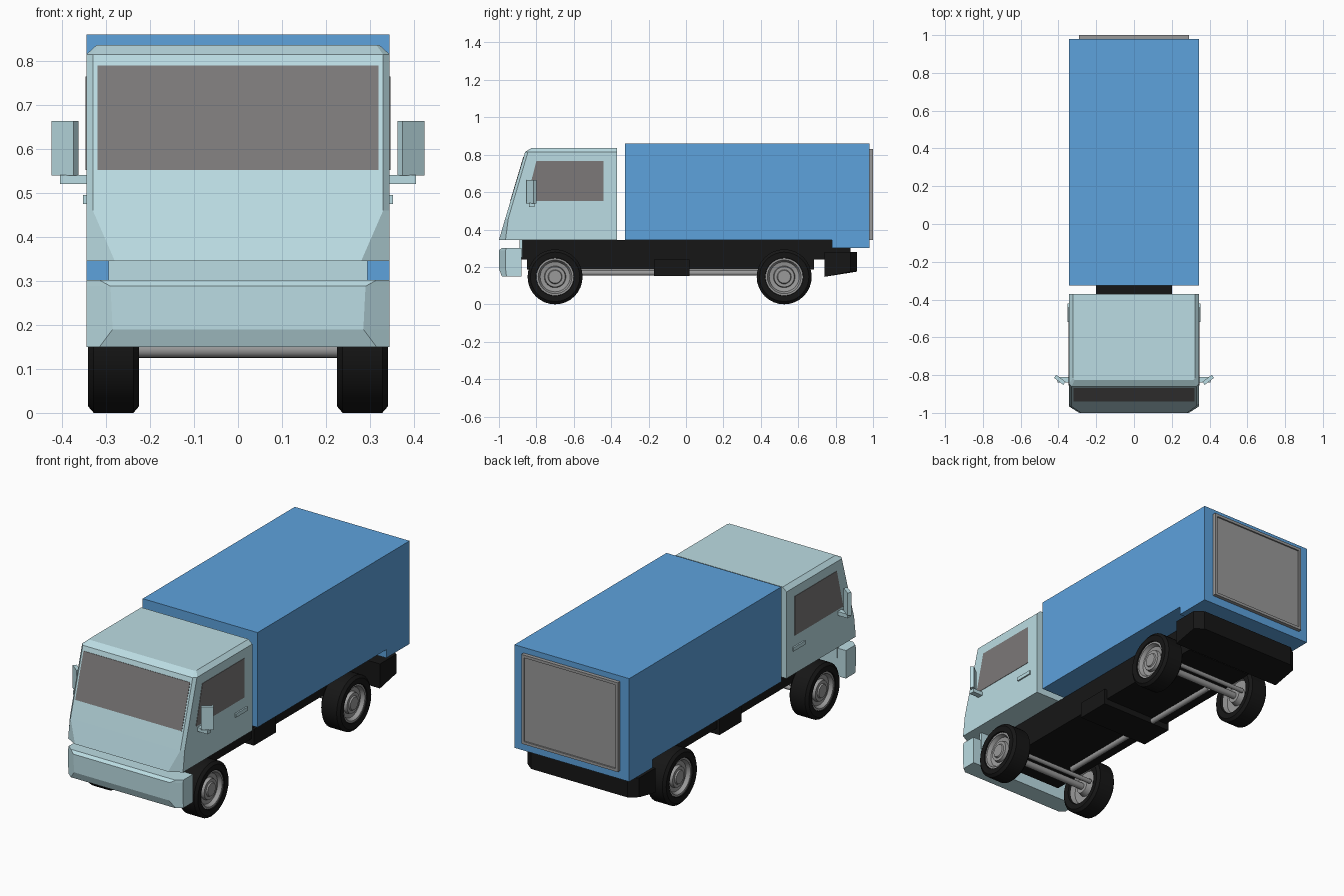
import bpy, bmesh, math
from mathutils import Matrix

if "Cube" in bpy.data.objects:
    bpy.data.objects.remove(bpy.data.objects["Cube"])


def material(name, rgb):
    m = bpy.data.materials.new(name)
    m.diffuse_color = (*rgb, 1)
    m.use_nodes = True
    m.node_tree.nodes["Principled BSDF"].inputs["Base Color"].default_value = m.diffuse_color
    return m


CAB = material("cab_paint", (0.5, 0.72, 0.77))
BLUE = material("cargo_paint", (0.11, 0.36, 0.72))
BLACK = material("black", (0.008, 0.008, 0.008))
GLASS = material("glass", (0.2, 0.19, 0.19))
METAL = material("metal", (0.32, 0.32, 0.32))


def finish(name, bm, mat):
    bmesh.ops.recalc_face_normals(bm, faces=bm.faces)
    me = bpy.data.meshes.new(name)
    bm.to_mesh(me)
    bm.free()
    ob = bpy.data.objects.new(name, me)
    bpy.context.collection.objects.link(ob)
    me.materials.append(mat)
    return ob


def loft(name, rings, mat):
    """Skin a stack of equal-length closed rings and cap both ends."""
    bm = bmesh.new()
    vs = [[bm.verts.new(p) for p in r] for r in rings]
    n = len(rings[0])
    for a, b in zip(vs, vs[1:]):
        for i in range(n):
            j = (i + 1) % n
            bm.faces.new((a[i], a[j], b[j], b[i]))
    bm.faces.new(vs[0])
    bm.faces.new(vs[-1])
    return finish(name, bm, mat)


def box(name, x, y, z, mat):
    return loft(name, [[(x[0], y[0], h), (x[1], y[0], h), (x[1], y[1], h), (x[0], y[1], h)]
                       for h in z], mat)


def prism(name, prof, x0, x1, mat):
    return loft(name, [[(x, y, z) for y, z in prof] for x in (x0, x1)], mat)


def plan_loft(name, sections, back, mat):
    """Sections: (z, front half width, front y, side half width, corner y)."""
    rings = []
    for z, hf, yf, hs, yc in sections:
        half = [(hf, yf, z), (hs, yc, z), (hs, back, z)]
        rings.append(half + [(-x, y, h) for x, y, h in reversed(half)])
    return loft(name, rings, mat)


def rod(name, radius, length, loc, axis, mat):
    bm = bmesh.new()
    bmesh.ops.create_cone(bm, cap_ends=True, segments=16, radius1=radius, radius2=radius, depth=length)
    bm.transform(Matrix.Translation(loc) @ Matrix.Rotation(math.pi / 2, 4, axis))
    return smooth(finish(name, bm, mat))


def smooth(ob):
    bpy.ops.object.select_all(action='DESELECT')
    ob.select_set(True)
    bpy.context.view_layer.objects.active = ob
    bpy.ops.object.shade_smooth_by_angle(angle=math.radians(30))
    return ob


def lathe(name, prof, side, y, z, mat, steps=32):
    """Spin (radius, x) points round the wheel axis."""
    bm = bmesh.new()
    vs = [bm.verts.new((side * x, y, z + r)) for r, x in prof]
    es = [bm.edges.new(p) for p in zip(vs, vs[1:])]
    bmesh.ops.spin(bm, geom=vs + es, cent=(0, y, z), axis=(1, 0, 0), angle=2 * math.pi,
                   steps=steps, use_duplicate=False)
    bmesh.ops.remove_doubles(bm, verts=bm.verts, dist=1e-4)
    return smooth(finish(name, bm, mat))


# Cab body, front bumper and the plate between them
plan_loft("cab_body", [(0.345, 0.28, -1.0, 0.345, -0.965), (0.46, 0.33, -0.966, 0.345, -0.95),
                       (0.815, 0.33, -0.86, 0.345, -0.845), (0.836, 0.315, -0.825, 0.322, -0.815)],
          -0.37, CAB)
plan_loft("front_bumper", [(0.15, 0.315, -0.985, 0.345, -0.96), (0.19, 0.285, -1.0, 0.345, -0.965),
                           (0.288, 0.29, -1.0, 0.345, -0.965), (0.302, 0.315, -0.985, 0.345, -0.96)],
          -0.88, CAB)
box("front_plate", (-0.295, 0.295), (-0.89, -0.875), (0.25, 0.345), CAB)

# Windscreen following the slope of the cab
def slope_y(z):
    return -1 + 0.14 * (z - 0.345) / 0.47


loft("windscreen", [[(s * 0.32, slope_y(z) + d, z) for s, z in
                     ((-1, 0.552), (1, 0.552), (1, 0.79), (-1, 0.79))] for d in (-0.002, 0.015)], GLASS)

for s, tag in ((1, "right"), (-1, "left")):
    # Side window, handle and mirror
    prism("side_window_" + tag, [(-0.855, 0.552), (-0.44, 0.552), (-0.44, 0.765), (-0.80, 0.765)],
          s * 0.335, s * 0.347, GLASS)
    prism("door_handle_" + tag, [(-0.52, 0.475), (-0.42, 0.475), (-0.42, 0.495), (-0.52, 0.495)],
          s * 0.34, s * 0.353, CAB)
    prism("mirror_arm_" + tag, [(-0.84, 0.52), (-0.81, 0.52), (-0.81, 0.541), (-0.84, 0.541)],
          s * 0.34, s * 0.405, CAB)
    m = box("mirror_" + tag, (-0.031, 0.031), (-0.01, 0.01), (0.54, 0.664), CAB)
    m.data.transform(Matrix.Translation((s * 0.393, -0.825, 0)) @ Matrix.Rotation(s * 0.65, 4, 'Z'))

# Cargo box with lowered tail, and rear door
prism("cargo_box", [(-0.325, 0.345), (0.78, 0.345), (0.78, 0.30), (0.98, 0.30), (0.98, 0.86),
                    (-0.325, 0.86)], -0.345, 0.345, BLUE)
box("rear_door", (-0.29, 0.29), (0.975, 0.992), (0.345, 0.83), METAL)
for name, x, z in (("door_frame_top", (-0.29, 0.29), (0.815, 0.83)),
                   ("door_frame_bottom", (-0.29, 0.29), (0.345, 0.36)),
                   ("door_frame_left", (-0.29, -0.275), (0.36, 0.815)),
                   ("door_frame_right", (0.275, 0.29), (0.36, 0.815))):
    box(name, x, (0.98, 1.0), z, METAL)

# Chassis, middle housing and rear bumper with cut corners
box("chassis_upper", (-0.2, 0.2), (-0.88, 0.78), (0.24, 0.345), BLACK)
box("chassis_lower", (-0.2, 0.2), (-0.85, 0.685), (0.185, 0.242), BLACK)
box("middle_housing", (-0.215, 0.215), (-0.17, 0.02), (0.152, 0.24), BLACK)
loft("rear_bumper", [[(x, 0.74, 0.28), (x, y, 0.28), (x, y, 0.175), (x, 0.74, 0.147)]
                     for x, y in ((-0.335, 0.88), (-0.29, 0.915), (0.29, 0.915), (0.335, 0.88))], BLACK)
box("bumper_mount", (-0.2, 0.2), (0.74, 0.88), (0.27, 0.302), BLACK)

# Drive rod, axles and wheels
rod("drive_rod", 0.015, 1.1, (-0.11, -0.08, 0.168), 'X', METAL)
TYRE = [(0.098, 0.325), (0.102, 0.338), (0.132, 0.341), (0.147, 0.328), (0.147, 0.238),
        (0.132, 0.225), (0.102, 0.228), (0.098, 0.24), (0.098, 0.325)]
RIM = [(0.0, 0.235), (0.04, 0.235), (0.05, 0.265), (0.09, 0.265), (0.1, 0.235), (0.1, 0.332), (0.09, 0.332),
       (0.08, 0.312), (0.058, 0.308), (0.054, 0.325), (0.038, 0.325), (0.034, 0.332), (0.0, 0.332)]
for y, end in ((-0.7, "front"), (0.525, "rear")):
    rod(end + "_axle", 0.018, 0.52, (0, y, 0.143), 'Y', METAL)
    rod(end + "_tie_rod", 0.012, 0.48, (0, y + 0.06, 0.147), 'Y', METAL)
    for s, tag in ((1, "right"), (-1, "left")):
        lathe(f"{end}_tyre_{tag}", TYRE, s, y, 0.147, BLACK)
        lathe(f"{end}_rim_{tag}", RIM, s, y, 0.147, METAL)
